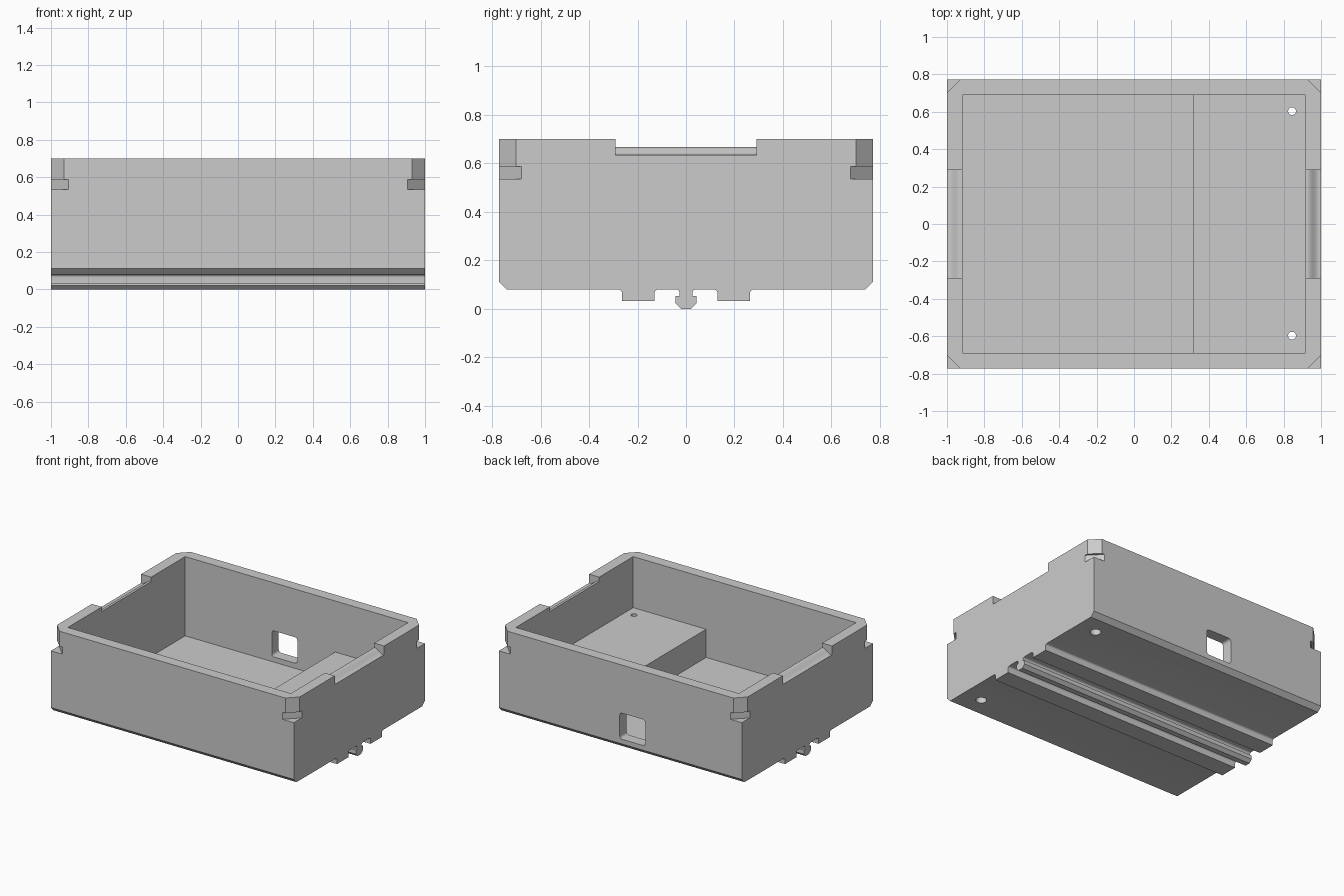
import bpy, bmesh, math
from mathutils import Vector

cube = bpy.data.objects.get("Cube")
if cube:
    bpy.data.objects.remove(cube, do_unlink=True)

grey = bpy.data.materials.new("light_grey")
grey.use_nodes = True
grey.diffuse_color = (0.6, 0.6, 0.6, 1)
grey.node_tree.nodes["Principled BSDF"].inputs["Base Color"].default_value = (0.6, 0.6, 0.6, 1)

# How a 2D outline (u, v) and a distance d along the axis map to 3D
MAPS = {
    "x": lambda u, v, d: Vector((d, u, v)),
    "y": lambda u, v, d: Vector((u, d, v)),
    "z": lambda u, v, d: Vector((u, v, d)),
}


def prism(name, outline, axis, start, end):
    """Extrude a closed outline along an axis."""
    place = MAPS[axis]
    bm = bmesh.new()
    face = bm.faces.new([bm.verts.new(place(u, v, start)) for u, v in outline])
    new = bmesh.ops.extrude_face_region(bm, geom=[face])["geom"]
    moved = [g for g in new if isinstance(g, bmesh.types.BMVert)]
    bmesh.ops.translate(bm, verts=moved, vec=place(0, 0, end) - place(0, 0, start))
    bmesh.ops.recalc_face_normals(bm, faces=bm.faces[:])
    mesh = bpy.data.meshes.new(name)
    bm.to_mesh(mesh)
    bm.free()
    mesh.materials.append(grey)
    obj = bpy.data.objects.new(name, mesh)
    bpy.context.collection.objects.link(obj)
    return obj


def arc(cx, cy, r, a0, a1, n=5):
    angles = [math.radians(a0 + (a1 - a0) * i / n) for i in range(n + 1)]
    return [(cx + r * math.cos(a), cy + r * math.sin(a)) for a in angles]


def circle(cx, cy, r, n=32):
    return arc(cx, cy, r, 0, 360, n)[:-1]


def rounded_rect(x0, x1, z0, z1, r):
    return (arc(x1 - r, z1 - r, r, 0, 90) + arc(x0 + r, z1 - r, r, 90, 180)
            + arc(x0 + r, z0 + r, r, 180, 270) + arc(x1 - r, z0 + r, r, 270, 360))


def cut(target, cutter):
    mod = target.modifiers.new("cut", "BOOLEAN")
    mod.operation = "DIFFERENCE"
    mod.solver = "EXACT"
    mod.object = cutter
    bpy.context.view_layer.objects.active = target
    bpy.ops.object.modifier_apply(modifier=mod.name)
    bpy.data.objects.remove(cutter, do_unlink=True)


# Outer shell with the mounting rails: half cross-section, mirrored in y
W, BASE, TOP, R = 0.772, 0.08, 0.70, 0.015
half = [(0.02, 0), (0.043, 0.022), (0.043, 0.052), (0.026, 0.052)]
half += arc(0.026 + R, BASE - R, R, 180, 90)
half += arc(0.13 - R, BASE - R, R, 90, 0)
half += [(0.13, 0.033), (0.264, 0.033)]
half += arc(0.264 + R, BASE - R, R, 180, 90)
half += [(W - 0.033, BASE), (W, BASE + 0.033), (W, TOP)]
profile = half + [(-y, z) for y, z in reversed(half)]
body = prism("tray_body", profile, "x", -1, 1)

# Cavity, leaving a raised step at the +x end
FLOOR, STEP = 0.11, 0.32
IN_X, IN_Y = 0.918, 0.69
cavity = [(-IN_X, FLOOR), (0.317, FLOOR), (0.317, STEP), (IN_X, STEP), (IN_X, 0.9), (-IN_X, 0.9)]
cut(body, prism("cavity_cutter", cavity, "y", -IN_Y, IN_Y))

# Dips in the end walls, with a smooth slope falling outwards
LOW, HIGH = 0.635, 0.667
for side in (-1, 1):
    slope = []
    for i in range(13):
        t = i / 12
        slope.append((side * (0.925 + 0.065 * t), LOW + (HIGH - LOW) * (1 + math.cos(math.pi * t)) / 2))
    dip = [(side * 0.88, 0.9), (side * 0.88, HIGH)] + slope + [(side * 1.1, LOW), (side * 1.1, 0.9)]
    cut(body, prism("dip_cutter", dip, "y", -0.29, 0.29))

# Bevelled corners, with a deeper slot below each bevel
for sx in (-1, 1):
    for sy in (-1, 1):
        for depth, z0, z1 in ((0.07, 0.56, 0.9), (0.094, 0.535, 0.588)):
            ext = 0.1
            tri = [(sx * (1 - depth - ext), sy * (W + ext)),
                   (sx * (1 + ext), sy * (W - depth - ext)),
                   (sx * (1 + ext), sy * (W + ext))]
            cut(body, prism("corner_cutter", tri, "z", z0, z1))

# Window in the back wall
cut(body, prism("window_cutter", rounded_rect(-0.205, 0.005, 0.148, 0.342, 0.02), "y", 0.6, 0.9))

# Screw holes through the step, with wide recesses underneath
for y in (-0.597, 0.603):
    cut(body, prism("screw_hole_cutter", circle(0.845, y, 0.021), "z", 0, 0.5))
    cut(body, prism("screw_recess_cutter", circle(0.845, y, 0.037), "z", 0, 0.24))

# Smooth the curved faces, keep the edges crisp
bpy.ops.object.select_all(action="DESELECT")
body.select_set(True)
bpy.context.view_layer.objects.active = body
bpy.ops.object.shade_smooth_by_angle(angle=math.radians(28))
